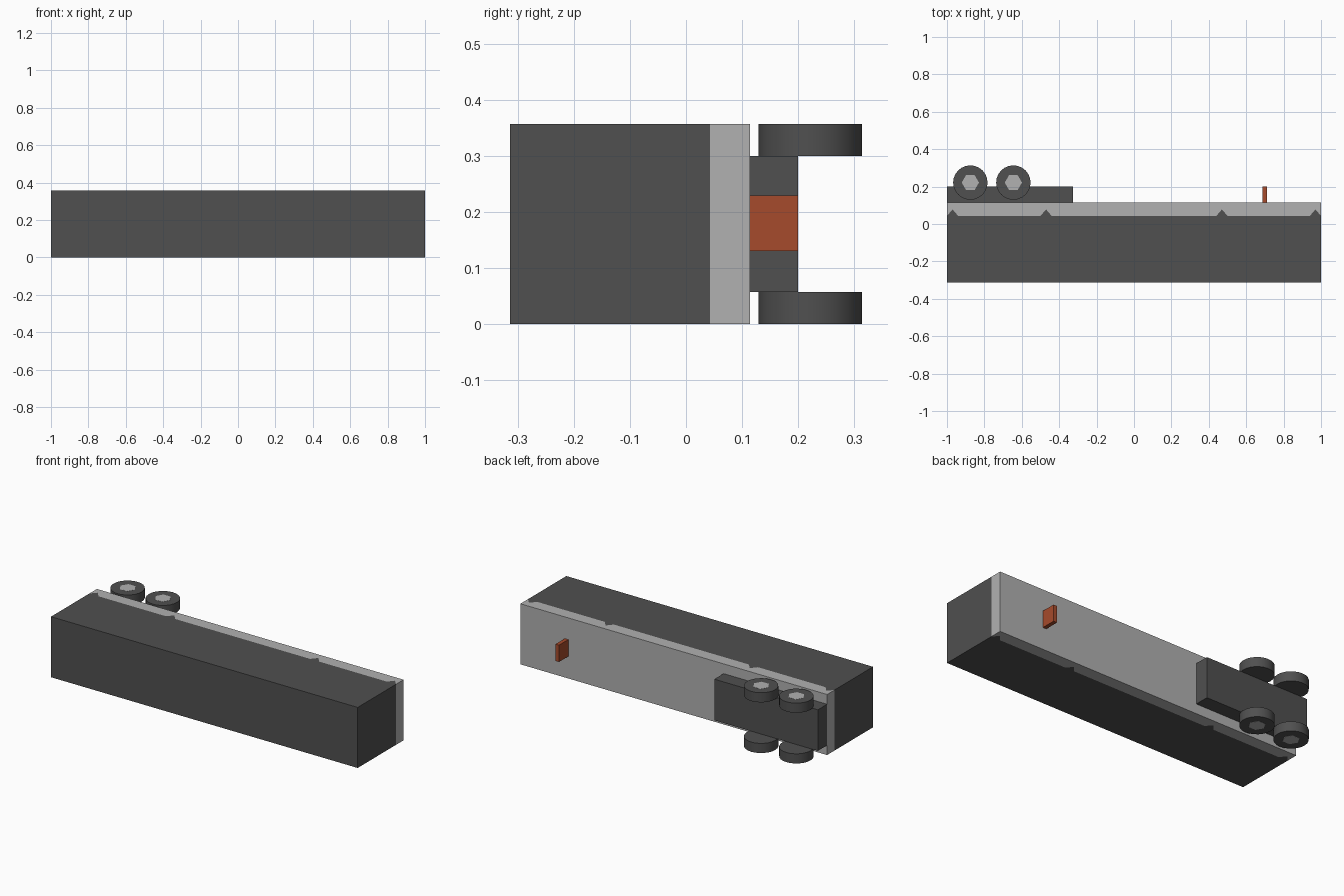
import bpy, bmesh, math

if "Cube" in bpy.data.objects:
    bpy.data.objects.remove(bpy.data.objects["Cube"])

WIDTH = 0.357                      # trailer width, along z
TOP, SKIRT, FLOOR = -0.3135, 0.043, 0.114


def material(name, rgb):
    m = bpy.data.materials.new(name)
    m.diffuse_color = (*rgb, 1)
    m.use_nodes = True
    m.node_tree.nodes["Principled BSDF"].inputs["Base Color"].default_value = m.diffuse_color
    return m


dark = material("dark_grey", (0.08, 0.08, 0.08))
light = material("light_grey", (0.44, 0.44, 0.44))
orange = material("orange", (0.38, 0.07, 0.025))


def prism(name, points, z0, z1, mat):
    """Extrude an xy outline from z0 to z1."""
    bm = bmesh.new()
    face = bm.faces.new([bm.verts.new((x, y, z0)) for x, y in points])
    new = bmesh.ops.extrude_face_region(bm, geom=[face])["geom"]
    bmesh.ops.translate(bm, vec=(0, 0, z1 - z0),
                        verts=[v for v in new if isinstance(v, bmesh.types.BMVert)])
    bmesh.ops.recalc_face_normals(bm, faces=bm.faces)
    mesh = bpy.data.meshes.new(name)
    bm.to_mesh(mesh)
    bm.free()
    mesh.materials.append(mat)
    ob = bpy.data.objects.new(name, mesh)
    bpy.context.collection.objects.link(ob)
    return ob


def rect(x0, x1, y0, y1):
    return [(x0, y0), (x1, y0), (x1, y1), (x0, y1)]


def ring(cx, cy, r, n):
    return [(cx + r * math.cos(2 * math.pi * i / n),
             cy + r * math.sin(2 * math.pi * i / n)) for i in range(n)]


# Toothed seam shared by the cargo box and the lower rail
seam = [(-1, SKIRT)]
for x in (-0.97, -0.47, 0.47, 0.97):
    if x > -0.9:
        seam.append((x - 0.03, SKIRT))
    seam += [(x, 0.078), (x + 0.03, SKIRT)]

# Trailer body
prism("cargo_box", [(1, TOP), (-1, TOP)] + seam, 0, WIDTH, dark)
prism("lower_rail", seam + [(1, FLOOR), (-1, FLOOR)], 0, WIDTH, light)

# Undercarriage and landing plate
prism("bogie_frame", rect(-1, -0.325, FLOOR, 0.2), 0.0575, 0.2995, dark)
prism("landing_plate", rect(0.688, 0.711, FLOOR, 0.2), 0.13, 0.229, orange)

# Wheels with hexagonal hubs on the outer faces
AXLE_Y, RADIUS, PROUD = 0.2215, 0.092, 0.0006
for axle, x in (("rear", -0.875), ("front", -0.645)):
    for side, outer, inner, s in (("left", 0, 0.0575, 1), ("right", WIDTH, 0.2995, -1)):
        tyre = prism(f"{axle}_{side}_wheel", ring(x, AXLE_Y, RADIUS, 24),
                     outer + s * PROUD, inner, dark)
        bpy.ops.object.select_all(action='DESELECT')
        bpy.context.view_layer.objects.active = tyre
        tyre.select_set(True)
        bpy.ops.object.shade_smooth_by_angle(angle=math.radians(30))
        prism(f"{axle}_{side}_hub", ring(x, AXLE_Y, 0.046, 6),
              outer, outer + s * 0.02, light)
